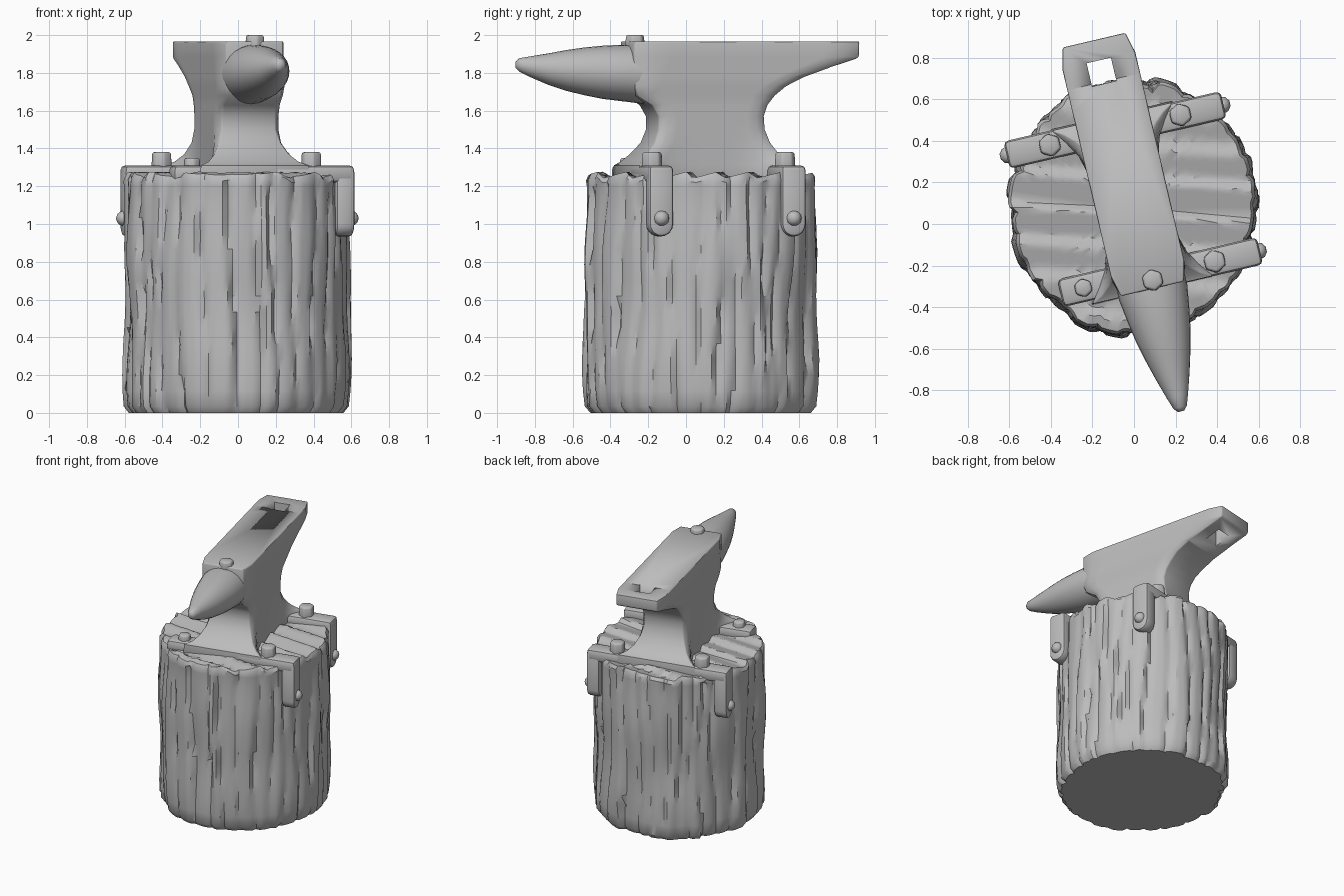
import bpy, bmesh, math, random
from mathutils import Matrix, Vector

random.seed(4)
if "Cube" in bpy.data.objects:
    bpy.data.objects.remove(bpy.data.objects["Cube"], do_unlink=True)

grey = bpy.data.materials.new("plain grey")
grey.use_nodes = True
COLOUR = (0.5, 0.5, 0.5, 1)
grey.diffuse_color = COLOUR
grey.node_tree.nodes["Principled BSDF"].inputs["Base Color"].default_value = COLOUR

# The anvil sits turned on the stump
TURN = Matrix.Translation((0.015, 0, 0)) @ Matrix.Rotation(math.radians(13.2), 4, 'Z')


def finish(bm, name, matrix=TURN, angle=40, bevel=0):
    """Turn a bmesh into a shaded object, with an optional rounded edge."""
    bmesh.ops.recalc_face_normals(bm, faces=bm.faces)
    mesh = bpy.data.meshes.new(name)
    bm.to_mesh(mesh)
    bm.free()
    mesh.materials.append(grey)
    ob = bpy.data.objects.new(name, mesh)
    bpy.context.collection.objects.link(ob)
    ob.matrix_world = matrix
    bpy.ops.object.select_all(action='DESELECT')
    ob.select_set(True)
    bpy.context.view_layer.objects.active = ob
    if bevel:
        mod = ob.modifiers.new("rounded", 'BEVEL')
        mod.width, mod.segments, mod.limit_method = bevel, 2, 'ANGLE'
        mod.angle_limit = math.radians(50)
        bpy.ops.object.modifier_apply(modifier=mod.name)
    bpy.ops.object.shade_smooth_by_angle(angle=math.radians(angle))
    return ob


def loft(rings):
    """Skin a list of equal closed rings and cap both ends."""
    bm = bmesh.new()
    rows = [[bm.verts.new(p) for p in ring] for ring in rings]
    n = len(rows[0])
    for a, b in zip(rows, rows[1:]):
        for i in range(n):
            bm.faces.new((a[i], a[(i + 1) % n], b[(i + 1) % n], b[i]))
    bm.faces.new(rows[0])
    bm.faces.new(rows[-1])
    return bm


# Stump: uneven strips of bark around a wavering drum
SEGS = 144
edges = [0.0]
while edges[-1] < 0.97:
    edges.append(edges[-1] + random.uniform(0.018, 0.045))
edges[-1] = 1.0
strips = [(a, b, random.uniform(-0.016, 0.01), random.uniform(0, 6.28))
          for a, b in zip(edges, edges[1:])]


def bark(t, z):
    t = (t + 0.006 * math.sin(z * 4 + 9 * math.sin(t * 6.283))) % 1
    for a, b, off, phase in strips:
        if a <= t <= b:
            u = (t - a) / (b - a)
            groove = -0.02 * max(0, 1 - 5 * min(u, 1 - u))
            return off + groove + 0.008 * math.sin(z * 5 + phase) + 0.006 * (u - 0.5)
    return 0


def board_height(y):
    """Stepped, tilted boards across the cut top."""
    u = (y + 0.5) / 0.165
    f = u - math.floor(u)
    return 0.035 * min(f / 0.8, (1 - f) / 0.2)


def stump_ring(z, scale, boards=False):
    ring = []
    for i in range(SEGS):
        t = i / SEGS
        a = 2 * math.pi * t
        r = scale * (1 + bark(t, z) / 0.6)
        x, y = 0.592 * r * math.cos(a), 0.617 * r * math.sin(a)
        lift = board_height(y + 0.07 * x) - 0.035 if boards else 0
        ring.append((x - 0.005, y + 0.08, z + lift))
    return ring


rings = [stump_ring(0.0, 0.4), stump_ring(0.0, 0.95), stump_ring(0.035, 0.995)]
rings += [stump_ring(0.035 + 1.165 * k / 14, 1.0 + 0.008 * math.sin(k * 0.8)) for k in range(1, 15)]
rings += [stump_ring(1.25, 0.995, True)]
rings += [stump_ring(1.277, 0.97 * (1 - k / 14), True) for k in range(13)]
finish(loft(rings), "stump", Matrix.Identity(4), 35)

# Anvil body: height, front end, back end, corner flare
levels = [(1.22, -.33, .54, .16), (1.31, -.325, .53, .15), (1.33, -.3, .50, .10),
          (1.37, -.26, .46, .055), (1.43, -.21, .42, .02), (1.50, -.185, .395, 0),
          (1.57, -.185, .39, 0), (1.63, -.22, .41, 0), (1.68, -.30, .45, 0),
          (1.73, -.315, .51, 0), (1.78, -.32, .61, 0), (1.83, -.32, .75, 0),
          (1.875, -.32, .89, 0), (1.885, -.32, .905, 0), (1.967, -.32, .908, 0)]


def body_ring(z, front, back, flare):
    half = 0.172 + 0.008 * (z > 1.7)
    mid, reach = (front + back) / 2, (back - front) / 2
    side = []
    for k in range(13):
        t = -1 + k / 6
        corner = 0.025 if k in (0, 12) else 0
        side.append((half + flare * abs(t) ** 4 - corner, mid + reach * t))
    outline = side + [(-x, y) for x, y in reversed(side)]
    return [(x, y, z) for x, y in outline]


body = finish(loft([body_ring(*lv) for lv in levels]), "anvil_body", angle=45, bevel=0.008)

# Square hole through the heel
bm = bmesh.new()
bmesh.ops.create_cube(bm, size=1, matrix=Matrix.Translation((0, 0.75, 1.85)) @ Matrix.Diagonal((0.12, 0.115, 0.6, 1)))
cutter = finish(bm, "hole_cutter")
cutter.hide_render = True
bpy.context.view_layer.update()
bpy.context.view_layer.objects.active = body
cut = body.modifiers.new("hole", 'BOOLEAN')
cut.operation, cut.object, cut.solver = 'DIFFERENCE', cutter, 'EXACT'
bpy.ops.object.modifier_apply(modifier=cut.name)
bpy.data.objects.remove(cutter, do_unlink=True)

# Horn: position, centre height, half width, half height
sections = [(-.22, 1.79, .168, .155), (-.34, 1.799, .168, .150), (-.45, 1.803, .152, .141),
            (-.55, 1.808, .135, .127), (-.65, 1.813, .111, .108), (-.75, 1.820, .083, .083),
            (-.85, 1.833, .052, .054), (-.905, 1.842, .033, .036), (-.925, 1.844, .015, .018)]
horn = [[(w * math.cos(a), y, zc + h * math.sin(a)) for a in (2 * math.pi * i / 28 for i in range(28))]
        for y, zc, w, h in sections]
finish(loft(horn), "horn", angle=60)


def arm(name, side, y, reach):
    """Flat foot lying on the stump top."""
    bm = bmesh.new()
    inner, outer = 0.1, reach
    place = Matrix.Translation((side * (inner + outer) / 2, y, 1.265))
    bmesh.ops.create_cube(bm, size=1, matrix=place @ Matrix.Diagonal((outer - inner, 0.135, 0.09, 1)))
    finish(bm, name, bevel=0.025)


def strap(name, side, y, reach):
    """Round-ended tongue folded down over the bark, with a dome nail."""
    outline = [(-0.066, 1.295), (0.066, 1.295)]
    outline += [(0.066 * math.cos(a), 1.0 - 0.066 * math.sin(a))
                for a in (math.pi * i / 10 for i in range(11))]
    bm = loft([[(side * x, y + p, z) for p, z in outline] for x in (reach - 0.1, reach)])
    finish(bm, name, bevel=0.02)
    bm = bmesh.new()
    bmesh.ops.create_icosphere(bm, subdivisions=2, radius=0.042,
                               matrix=Matrix.Translation((side * (reach - 0.008), y, 1.03)))
    finish(bm, name + "_nail", angle=60)


def bolt(name, x, y, base, top, radius=0.05):
    """Hexagonal head."""
    bm = bmesh.new()
    bmesh.ops.create_cone(bm, cap_ends=True, segments=6, radius1=radius * 1.08, radius2=radius,
                          depth=top - base, matrix=Matrix.Translation((x, y, (base + top) / 2)))
    finish(bm, name, bevel=0.012)


# Four feet, three of them folded over the edge
for label, side, y, reach, folded in (("front_left", 1, -.26, .545, True), ("back_left", 1, .463, .535, True),
                                      ("back_right", -1, .465, .535, True), ("front_right", -1, -.24, .435, False)):
    arm(label + "_foot", side, y, reach)
    if folded:
        strap(label + "_strap", side, y, reach)
    bolt(label + "_bolt", side * 0.322, y, 1.27, 1.38 if folded else 1.35, 0.055 if folded else 0.045)

bolt("face_bolt", 0.011, -0.28, 1.93, 2.0, 0.052)
